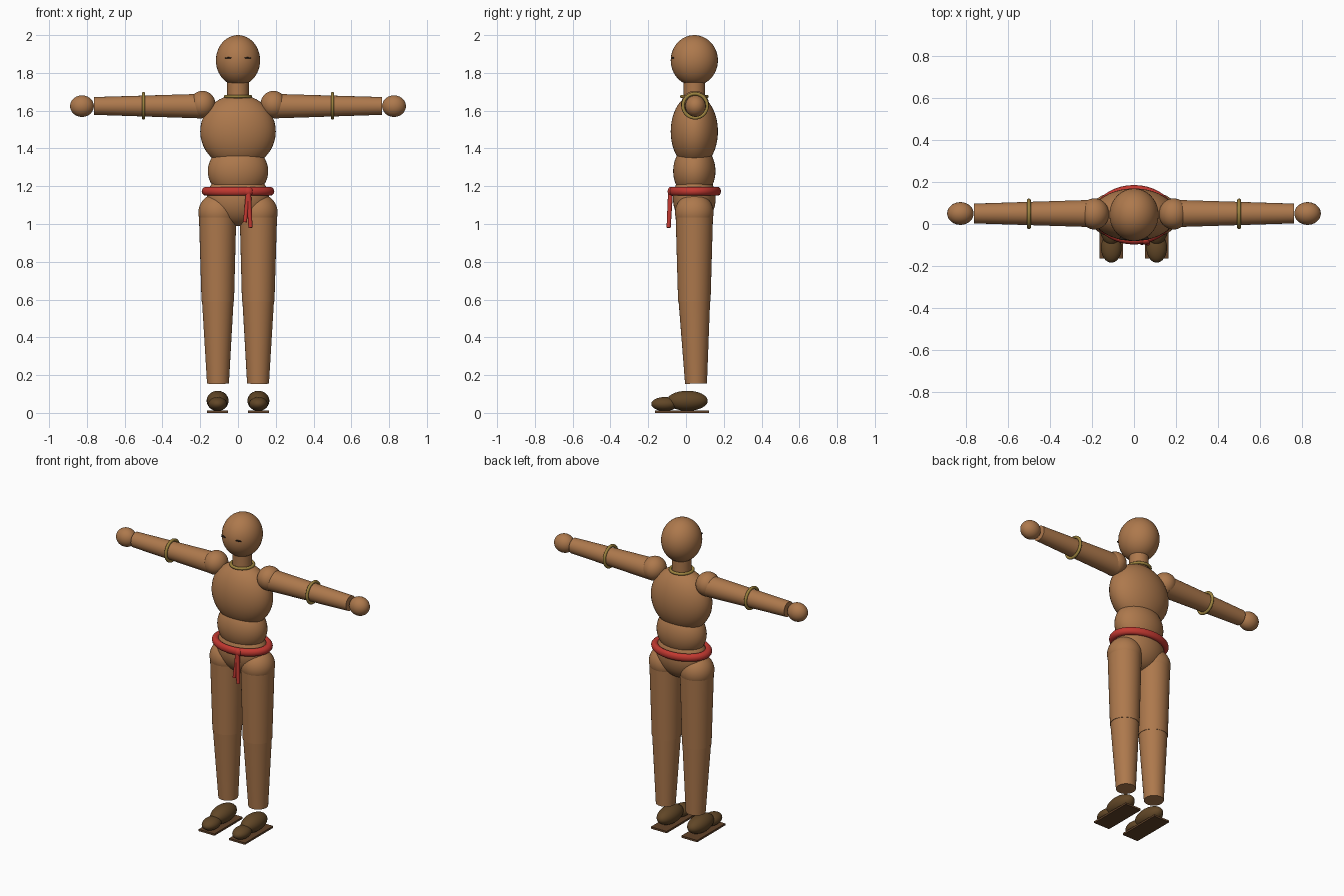
import bpy
import math
from mathutils import Vector

if "Cube" in bpy.data.objects:
    bpy.data.objects.remove(bpy.data.objects["Cube"], do_unlink=True)


def material(name, rgb):
    m = bpy.data.materials.new(name)
    m.use_nodes = True
    colour = (*rgb, 1.0)
    m.diffuse_color = colour
    m.node_tree.nodes["Principled BSDF"].inputs["Base Color"].default_value = colour
    return m


wood = material("warm wood", (0.42, 0.19, 0.073))
leather = material("dark leather", (0.12, 0.062, 0.02))
sole_brown = material("sole brown", (0.12, 0.055, 0.022))
red = material("red cloth", (0.54, 0.04, 0.03))
gold = material("dull gold", (0.34, 0.23, 0.05))
dark = material("eye dark", (0.02, 0.012, 0.008))

MID = 0.044  # depth of the body axis


def finish(name, mat, smooth=True):
    ob = bpy.context.object
    ob.name = name
    ob.data.materials.append(mat)
    bpy.ops.object.transform_apply(location=False, rotation=True, scale=True)
    if smooth:
        bpy.ops.object.shade_smooth_by_angle(angle=math.radians(35))
    return ob


def ball(name, mat, centre, radii):
    bpy.ops.mesh.primitive_uv_sphere_add(segments=40, ring_count=24, location=centre)
    bpy.context.object.scale = radii
    return finish(name, mat)


def limb(name, mat, start, end, r_start, r_end):
    a, b = Vector(start), Vector(end)
    bpy.ops.mesh.primitive_cone_add(vertices=40, radius1=r_start, radius2=r_end,
                                    depth=(b - a).length, location=(a + b) / 2)
    bpy.context.object.rotation_euler = (b - a).to_track_quat('Z', 'Y').to_euler()
    return finish(name, mat)


def ring(name, mat, centre, major, minor, scale=(1, 1, 1), turn=(0, 0, 0)):
    bpy.ops.mesh.primitive_torus_add(major_segments=56, minor_segments=14, location=centre,
                                     major_radius=major, minor_radius=minor, rotation=turn)
    bpy.context.object.scale = scale
    return finish(name, mat)


def box(name, mat, centre, size):
    bpy.ops.mesh.primitive_cube_add(size=1, location=centre)
    bpy.context.object.scale = size
    return finish(name, mat, False)


# Head, neck and torso
ball("head", wood, (0, MID, 1.866), (0.117, 0.125, 0.134))
limb("neck", wood, (0, MID, 1.6), (0, MID, 1.78), 0.057, 0.057)
ring("necklace", gold, (0, MID, 1.675), 0.066, 0.009)
ball("chest", wood, (0, MID, 1.49), (0.2, 0.125, 0.195))
ball("abdomen", wood, (0, MID, 1.28), (0.16, 0.112, 0.145))
ball("pelvis", wood, (0, MID, 1.135), (0.165, 0.113, 0.145))

# Belt with a knot and two hanging tails
ring("belt", red, (0, MID, 1.173), 0.168, 0.024, scale=(1, 0.735, 1))
ball("belt_knot", red, (0.054, -0.078, 1.172), (0.025, 0.019, 0.025))
limb("belt_tail_long", red, (0.056, -0.082, 1.17), (0.066, -0.092, 0.98), 0.013, 0.011)
limb("belt_tail_short", red, (0.054, -0.082, 1.17), (0.037, -0.09, 1.01), 0.012, 0.01)

# Paired parts
for side, s in (("left", 1), ("right", -1)):
    ball(side + "_eye", dark, (s * 0.05, -0.069, 1.879), (0.021, 0.008, 0.004))

    # Arm
    ball(side + "_shoulder", wood, (s * 0.188, 0.048, 1.633), (0.069, 0.074, 0.072))
    limb(side + "_arm", wood, (s * 0.19, 0.05, 1.624), (s * 0.762, 0.05, 1.625), 0.065, 0.047)
    ring(side + "_bracelet", gold, (s * 0.5, 0.048, 1.626), 0.064, 0.009,
         turn=(0, math.pi / 2, 0))
    ball(side + "_hand", wood, (s * 0.826, 0.05, 1.624), (0.063, 0.054, 0.057))

    # Leg
    ball(side + "_hip", wood, (s * 0.108, MID, 1.06), (0.102, 0.102, 0.102))
    limb(side + "_thigh", wood, (s * 0.108, MID, 1.05), (s * 0.107, MID, 0.59), 0.099, 0.086)
    limb(side + "_shin", wood, (s * 0.107, MID, 0.6), (s * 0.106, 0.053, 0.155), 0.084, 0.058)

    # Shoe
    ball(side + "_shoe", leather, (s * 0.108, 0.007, 0.064), (0.058, 0.108, 0.053))
    ball(side + "_shoe_toe", leather, (s * 0.108, -0.113, 0.047), (0.049, 0.071, 0.037))
    box(side + "_sole", sole_brown, (s * 0.108, -0.021, 0.006), (0.112, 0.285, 0.012))
